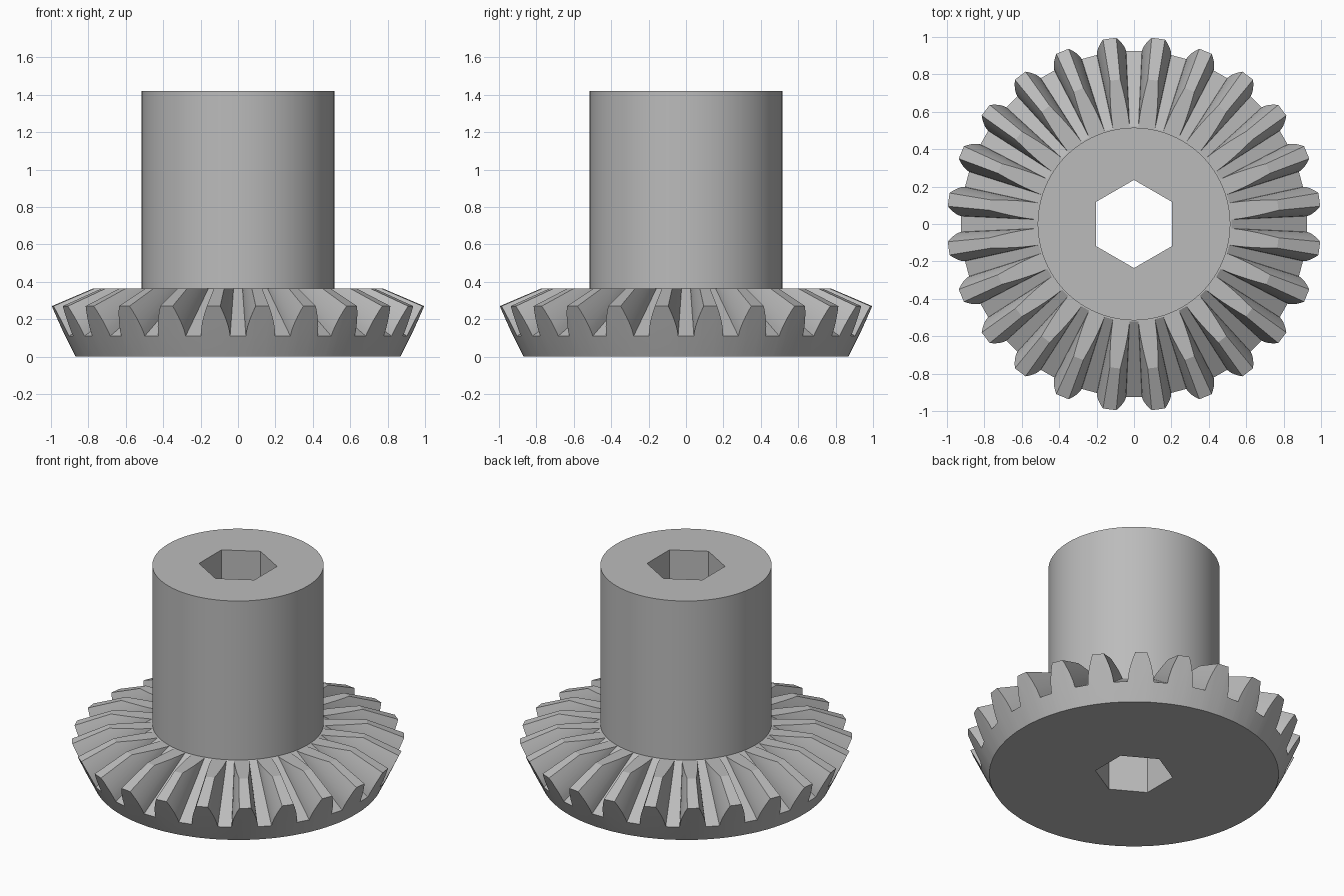
import bpy
import bmesh
from math import sin, cos, pi, radians

cube = bpy.data.objects.get("Cube")
if cube:
    bpy.data.objects.remove(cube, do_unlink=True)

TEETH = 24
APEX = 0.695          # height where all tooth lines meet on the axis
FACE_Z = 0.365        # flat top of the toothed wheel
HUB_R, HUB_TOP = 0.515, 1.42
BASE_R, ROOT_R, TIP_R = 0.87, 0.925, 1.0
ROOT_Z, TIP_Z = 0.11, 0.27

grey = bpy.data.materials.new("plain grey")
grey.use_nodes = True
grey.diffuse_color = (0.5, 0.5, 0.5, 1)
grey.node_tree.nodes["Principled BSDF"].inputs["Base Color"].default_value = grey.diffuse_color


def loft(name, rings):
    """Join matching rings of (angle, radius, z) points into a closed ring-shaped solid."""
    bm = bmesh.new()
    loops = [[bm.verts.new((r * cos(a), r * sin(a), z)) for a, r, z in ring] for ring in rings]
    for low, high in zip(loops, loops[1:] + loops[:1]):
        for i in range(len(low)):
            j = (i + 1) % len(low)
            bm.faces.new((low[i], low[j], high[j], high[i]))
    bmesh.ops.remove_doubles(bm, verts=bm.verts, dist=1e-5)
    bmesh.ops.recalc_face_normals(bm, faces=bm.faces)
    mesh = bpy.data.meshes.new(name)
    bm.to_mesh(mesh)
    bm.free()
    mesh.materials.append(grey)
    obj = bpy.data.objects.new(name, mesh)
    bpy.context.collection.objects.link(obj)
    bpy.ops.object.select_all(action='DESELECT')
    obj.select_set(True)
    bpy.context.view_layer.objects.active = obj
    bpy.ops.object.shade_smooth_by_angle(angle=radians(18))
    return obj


# Tooth outline on the outer cone: curved flanks narrowing to a flat tip
STEPS = 6
flank = [(radians(4.9 - 2.85 * (k / STEPS) ** 1.5), k / STEPS) for k in range(STEPS + 1)]
tooth = [(-a, t) for a, t in flank] + [(a, t) for a, t in reversed(flank)]
outline = []
for n in range(TEETH):
    centre = (n + 0.5) * 2 * pi / TEETH
    for a, t in tooth:
        outline.append((centre + a, ROOT_R + t * (TIP_R - ROOT_R), ROOT_Z + t * (TIP_Z - ROOT_Z)))


def circle(angles, r, z):
    return [(a, r, z) for a in angles]


def toward_apex(point):
    a, r, z = point
    return a, r * (APEX - FACE_Z) / (APEX - z), FACE_Z


# Toothed wheel
angles = [p[0] for p in outline]
loft("toothed_wheel", [
    circle(angles, HUB_R - 0.003, 0),
    circle(angles, BASE_R, 0),
    circle(angles, ROOT_R, ROOT_Z),
    outline,
    [toward_apex(p) for p in outline],
    circle(angles, HUB_R - 0.003, FACE_Z),
])

# Hub with a hexagonal bore, corners toward front and back
SIDES = 96
hub_angles = [2 * pi * i / SIDES for i in range(SIDES)]


def hexagon(z):
    apothem = 0.204
    return [(a, apothem / cos((a + pi / 6) % (pi / 3) - pi / 6), z) for a in hub_angles]


loft("hub", [
    hexagon(0),
    circle(hub_angles, HUB_R, 0),
    circle(hub_angles, HUB_R, HUB_TOP),
    hexagon(HUB_TOP),
])
